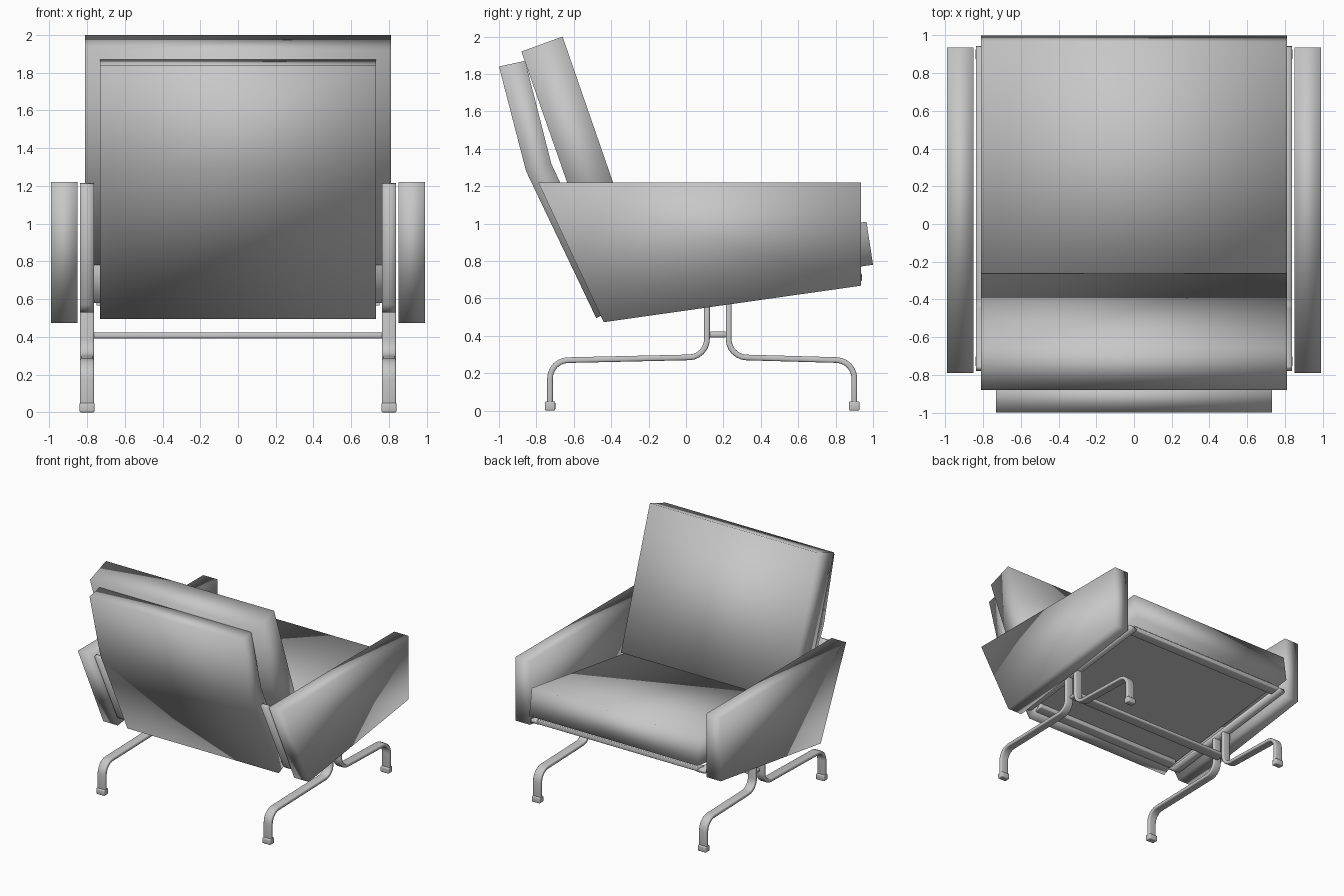
import bpy, bmesh, math
from mathutils import Vector

cube = bpy.data.objects.get("Cube")
if cube:
    bpy.data.objects.remove(cube, do_unlink=True)

grey = bpy.data.materials.new("plain_grey")
grey.use_nodes = True
COLOUR = (0.57, 0.57, 0.57, 1)
grey.diffuse_color = COLOUR
grey.node_tree.nodes["Principled BSDF"].inputs["Base Color"].default_value = COLOUR


def prism(name, profile, x0, x1, smooth=True):
    """Side profile in (y, z), extruded across x."""
    bm = bmesh.new()
    face = bm.faces.new([bm.verts.new((x0, y, z)) for y, z in profile])
    out = bmesh.ops.extrude_face_region(bm, geom=[face])
    moved = [g for g in out["geom"] if isinstance(g, bmesh.types.BMVert)]
    bmesh.ops.translate(bm, verts=moved, vec=(x1 - x0, 0, 0))
    bmesh.ops.recalc_face_normals(bm, faces=bm.faces[:])
    for f in bm.faces:
        f.smooth = smooth
    mesh = bpy.data.meshes.new(name)
    bm.to_mesh(mesh)
    bm.free()
    mesh.materials.append(grey)
    obj = bpy.data.objects.new(name, mesh)
    bpy.context.collection.objects.link(obj)
    return obj


def soften(obj, width):
    mod = obj.modifiers.new("soft_edges", "BEVEL")
    mod.width, mod.segments, mod.limit_method = width, 3, "ANGLE"
    mod.angle_limit = math.radians(60)


def rounded(points, radius, steps=6):
    """Path through the points with the inner corners rounded to arcs."""
    pts = [Vector(p) for p in points]
    path = [pts[0]]
    for a, b, c in zip(pts, pts[1:], pts[2:]):
        start = b + (a - b).normalized() * radius
        end = b + (c - b).normalized() * radius
        for i in range(steps + 1):
            t = i / steps
            u, v, w = (1 - t) ** 2, math.sqrt(2) * t * (1 - t), t * t
            path.append((start * u + b * v + end * w) / (u + v + w))
    return path + [pts[-1]]


def flat_bar(name, points, radius, x, width, thick):
    """Flat steel bar following a (y, z) path, centred on x."""
    path = rounded(points, radius)
    sides = ([], [])
    for i, p in enumerate(path):
        before = (p - path[i - 1]).normalized() if i else None
        after = (path[i + 1] - p).normalized() if i < len(path) - 1 else None
        d = ((before or after) + (after or before)).normalized()
        n = Vector((-d.y, d.x)) * thick / 2 / d.dot(after or before)
        sides[0].append(p + n)
        sides[1].append(p - n)
    return prism(name, sides[0] + sides[1][::-1], x - width / 2, x + width / 2)


# Upholstery
prism("seat_cushion", [(0.965, 1.01), (1.0, 0.78), (-0.45, 0.58), (-0.485, 0.8)], -0.81, 0.81)
prism("back_cushion", [(-0.88, 1.92), (-0.66, 2.0), (-0.262, 0.85), (-0.48, 0.775)], -0.81, 0.81)
prism("back_panel", [(-1.0, 1.84), (-0.86, 1.87), (-0.72, 1.32), (-0.36, 0.555),
                     (-0.48, 0.495), (-0.855, 1.28)], -0.73, 0.73)

# Seat support: thin base panel and two cross bars at frame level
prism("seat_base", [(0.9, 0.762), (0.9, 0.735), (-0.38, 0.567), (-0.38, 0.59)],
      -0.75, 0.75, False)
for label, y, half in (("front", 0.9, 0.78), ("rear", -0.37, 0.73)):
    z = 0.71 + (y - 0.94) * 0.124
    bar = prism(label + "_cross_bar", [(y - 0.04, z - 0.02), (y + 0.04, z - 0.01),
                                       (y + 0.04, z + 0.03), (y - 0.04, z + 0.02)], -half, half)
    soften(bar, 0.008)

# Armrests, their frames and the legs on both sides
for side, s in (("left", 1), ("right", -1)):
    prism(side + "_armrest", [(-0.79, 1.22), (0.935, 1.22), (0.935, 0.668), (-0.44, 0.473)],
          s * 0.85, s * 0.99)
    x = s * 0.8
    flat_bar(side + "_arm_frame", [(-0.765, 1.21), (-0.44, 0.54), (0.94, 0.71)],
             0.04, x, 0.075, 0.03)
    legs = (("rear", -0.727, 0.112, 0.6), ("front", 0.9, 0.228, 0.61))
    for label, foot_y, top_y, top_z in legs:
        leg = flat_bar(f"{side}_{label}_leg",
                       [(foot_y, 0.02), (foot_y, 0.268), (top_y, 0.287), (top_y, top_z)],
                       0.095, x, 0.076, 0.03)
        soften(leg, 0.01)
        foot = prism(f"{side}_{label}_foot",
                     [(foot_y - 0.028, 0), (foot_y + 0.028, 0), (foot_y + 0.028, 0.05),
                      (foot_y - 0.028, 0.05)], x - 0.04, x + 0.04)
        soften(foot, 0.008)

# Flat stretcher joining the two leg pairs
stretcher = prism("stretcher", [(0.12, 0.392), (0.22, 0.392), (0.22, 0.422), (0.12, 0.422)],
                  -0.8, 0.8)
soften(stretcher, 0.01)
